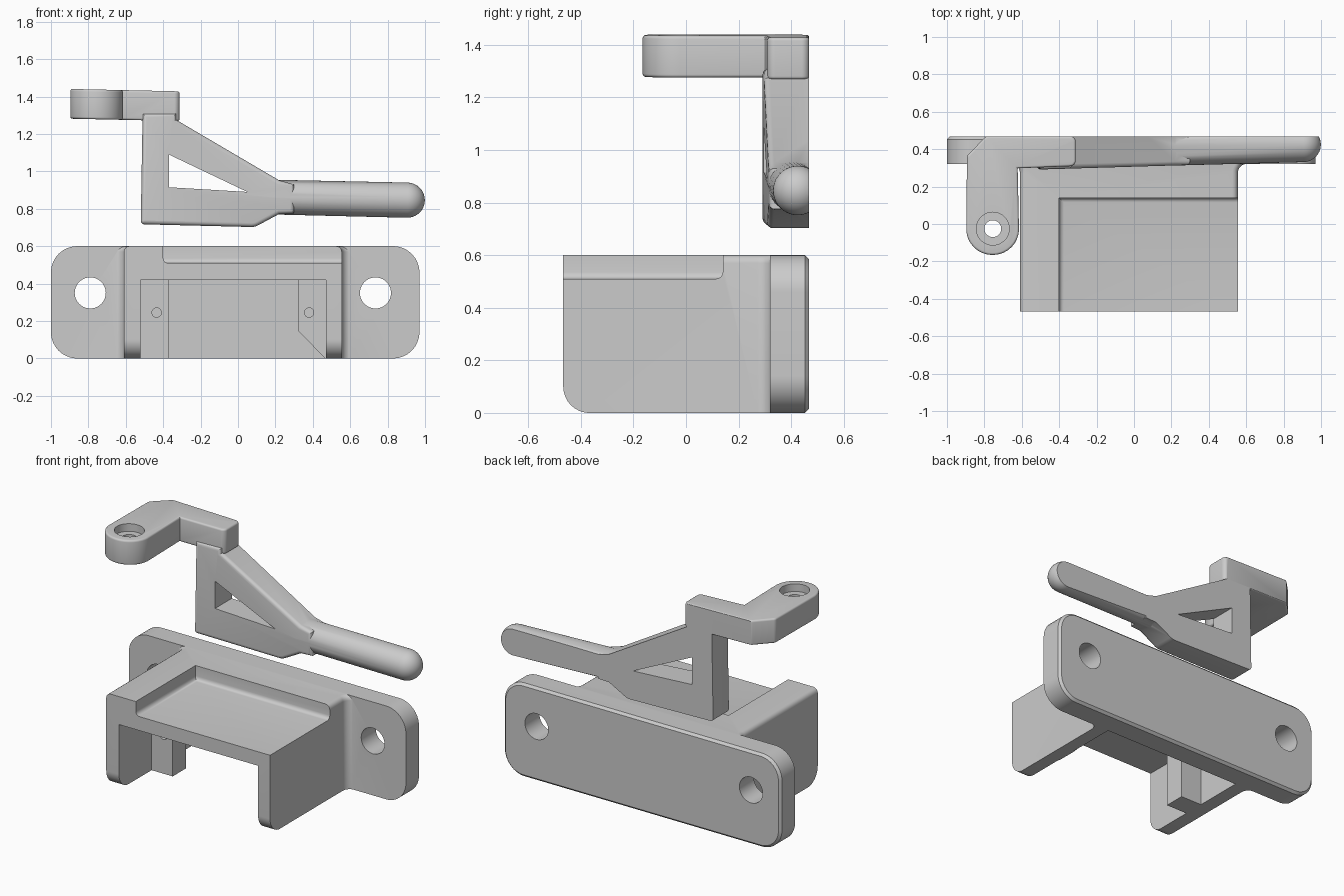
import bpy, bmesh, math
from mathutils import Vector, Matrix

if "Cube" in bpy.data.objects:
    bpy.data.objects.remove(bpy.data.objects["Cube"])


def rounded(pts, n=10):
    """Replace each (u, v, radius) corner by an arc."""
    out = []
    for i, p in enumerate(pts):
        c = Vector(p[:2])
        if len(p) < 3:
            out.append(c)
            continue
        a = (Vector(pts[i - 1][:2]) - c).normalized()
        b = (Vector(pts[(i + 1) % len(pts)][:2]) - c).normalized()
        half = a.angle(b) / 2
        mid = c + (a + b).normalized() * p[2] / math.sin(half)
        s = c + a * p[2] / math.tan(half) - mid
        e = c + b * p[2] / math.tan(half) - mid
        for k in range(n + 1):
            t = k / n
            out.append(mid + (s.lerp(e, t)).normalized() * p[2])
    return out


def finish(bm, name):
    bmesh.ops.recalc_face_normals(bm, faces=bm.faces)
    me = bpy.data.meshes.new(name)
    bm.to_mesh(me)
    bm.free()
    ob = bpy.data.objects.new(name, me)
    bpy.context.collection.objects.link(ob)
    return ob


def prism(name, pts, axis, lo, hi, bevel_lo=0, bevel_hi=0, segs=4):
    """Extrude a 2D outline along an axis, optionally rounding the end edges."""
    place = {'x': lambda u, v, d: (d, u, v), 'y': lambda u, v, d: (u, d, v),
             'z': lambda u, v, d: (u, v, d)}[axis]
    bm = bmesh.new()
    outline = rounded(pts)
    ends = [[bm.verts.new(place(p.x, p.y, d)) for p in outline] for d in (lo, hi)]
    caps = [bm.faces.new(e) for e in ends]
    n = len(outline)
    for i in range(n):
        j = (i + 1) % n
        bm.faces.new((ends[0][i], ends[0][j], ends[1][j], ends[1][i]))
    bmesh.ops.recalc_face_normals(bm, faces=bm.faces)
    loops = [list(c.edges) for c in caps]
    for edges, width in zip(loops, (bevel_lo, bevel_hi)):
        if width:
            bmesh.ops.bevel(bm, geom=edges, offset=width, segments=segs,
                            profile=0.5, affect='EDGES')
    return finish(bm, name)


def box(name, x0, x1, y0, y1, z0, z1, **kw):
    return prism(name, [(x0, y0), (x1, y0), (x1, y1), (x0, y1)], 'z', z0, z1, **kw)


def rod(name, u, v, r, axis, lo, hi):
    pts = [(u + r * math.cos(math.tau * k / 40), v + r * math.sin(math.tau * k / 40))
           for k in range(40)]
    return prism(name, pts, axis, lo, hi)


def combine(ob, op, *others):
    for o in others:
        m = ob.modifiers.new("bool", 'BOOLEAN')
        m.operation, m.object, m.solver = op, o, 'EXACT'
        bpy.context.view_layer.objects.active = ob
        bpy.ops.object.modifier_apply(modifier=m.name)
        bpy.data.objects.remove(o)


def smooth(ob):
    bpy.ops.object.select_all(action='DESELECT')
    ob.select_set(True)
    bpy.context.view_layer.objects.active = ob
    bpy.ops.object.shade_smooth_by_angle(angle=math.radians(30))


# Bracket housing: outline flares into the wall plate, front bottom is rounded
bracket = prism("wall_bracket", [
    (-0.61, -0.6), (0.555, -0.6), (0.555, 0.322, 0.05), (0.65, 0.322),
    (0.65, 0.40), (-0.7, 0.40), (-0.7, 0.322), (-0.61, 0.322, 0.05)],
    'z', 0, 0.6, bevel_hi=0.03)
combine(bracket, 'INTERSECT', prism("side_profile", [
    (-0.467, 0, 0.1), (0.5, 0), (0.5, 0.7), (-0.467, 0.7)], 'x', -1.2, 1.2))
# Top recess and under-side cavity
combine(bracket, 'DIFFERENCE',
        box("recess", -0.4, 0.8, -0.8, 0.14, 0.51, 0.9, bevel_lo=0.025),
        box("cavity", -0.52, 0.47, -0.8, 0.36, -0.2, 0.42))
# Stop blocks inside the cavity, each with a small pin hole
blocks = [
    prism("left_block", [(-0.54, 0), (-0.37, 0), (-0.37, 0.44), (-0.54, 0.44)],
          'y', -0.135, 0.0),
    prism("right_block", [(0.49, 0), (0.465, 0), (0.32, 0.15), (0.32, 0.44), (0.49, 0.44)],
          'y', -0.135, 0.0)]
for b, x in zip(blocks, (-0.435, 0.38)):
    combine(b, 'DIFFERENCE', rod("pin_hole", x, 0.245, 0.025, 'y', -0.3, -0.06))
combine(bracket, 'UNION', *blocks)
# Wall plate with two screw holes
plate = prism("plate", [(-1, 0, 0.14), (0.97, 0, 0.14), (0.97, 0.6, 0.14), (-1, 0.6, 0.14)],
              'y', 0.32, 0.468, bevel_hi=0.015, segs=1)
combine(plate, 'DIFFERENCE', *[rod("screw_hole", x, 0.35, 0.083, 'y', 0.2, 0.6)
                               for x in (-0.79, 0.735)])
combine(bracket, 'UNION', plate)
smooth(bracket)

# Lever web: triangular frame whose front face slopes slightly
lever = prism("lever", [
    (-0.51, 1.31), (-0.52, 0.717, 0.02), (0.09, 0.702, 0.08), (0.22, 0.772),
    (0.3, 0.775), (0.3, 0.93), (0.22, 0.952), (-0.33, 1.275), (-0.33, 1.31)],
    'y', 0.29, 0.52, bevel_lo=0.022)
for v in lever.data.vertices:
    if v.co.y < 0.4:
        v.co.y += 0.03 * (v.co.x + 0.55)
combine(lever, 'DIFFERENCE', prism("window", [
    (-0.37, 1.09), (-0.37, 0.915), (0.05, 0.89)], 'y', 0.1, 0.7))

# Round handle: a stretched sphere laid along the lever
start, end = Vector((0.2, 0.405, 0.862)), Vector((0.905, 0.425, 0.846))
bm = bmesh.new()
bmesh.ops.create_uvsphere(bm, u_segments=40, v_segments=20, radius=0.094)
for v in bm.verts:
    if v.co.z > -1e-4:
        v.co.z += (end - start).length
turn = (end - start).to_track_quat('Z', 'Y').to_matrix().to_4x4()
bmesh.ops.transform(bm, matrix=Matrix.Translation(start) @ turn, verts=bm.verts)
combine(lever, 'UNION', finish(bm, "handle"))

# Pivot arm: L-shaped with rounded end and counterbored hole, tilted a little
arm = prism("pivot_arm", [
    (-0.898, -0.165, 0.138), (-0.612, -0.165, 0.138), (-0.622, 0.298),
    (-0.312, 0.31, 0.03), (-0.312, 0.47, 0.03), (-0.79, 0.47, 0.03), (-0.893, 0.365, 0.03)],
    'z', 1.275, 1.434, bevel_lo=0.012, bevel_hi=0.012)
combine(arm, 'DIFFERENCE', rod("pivot_hole", -0.755, -0.025, 0.045, 'z', 1.1, 1.6),
        rod("counterbore", -0.755, -0.025, 0.088, 'z', 1.385, 1.6))
for v in arm.data.vertices:
    v.co.z -= 0.022 * (v.co.x + 0.6)
combine(lever, 'UNION', arm)
# Flat back shared by the web, handle and arm
combine(lever, 'DIFFERENCE', box("back_cut", -2, 2, 0.467, 1, 0, 2))
smooth(lever)
